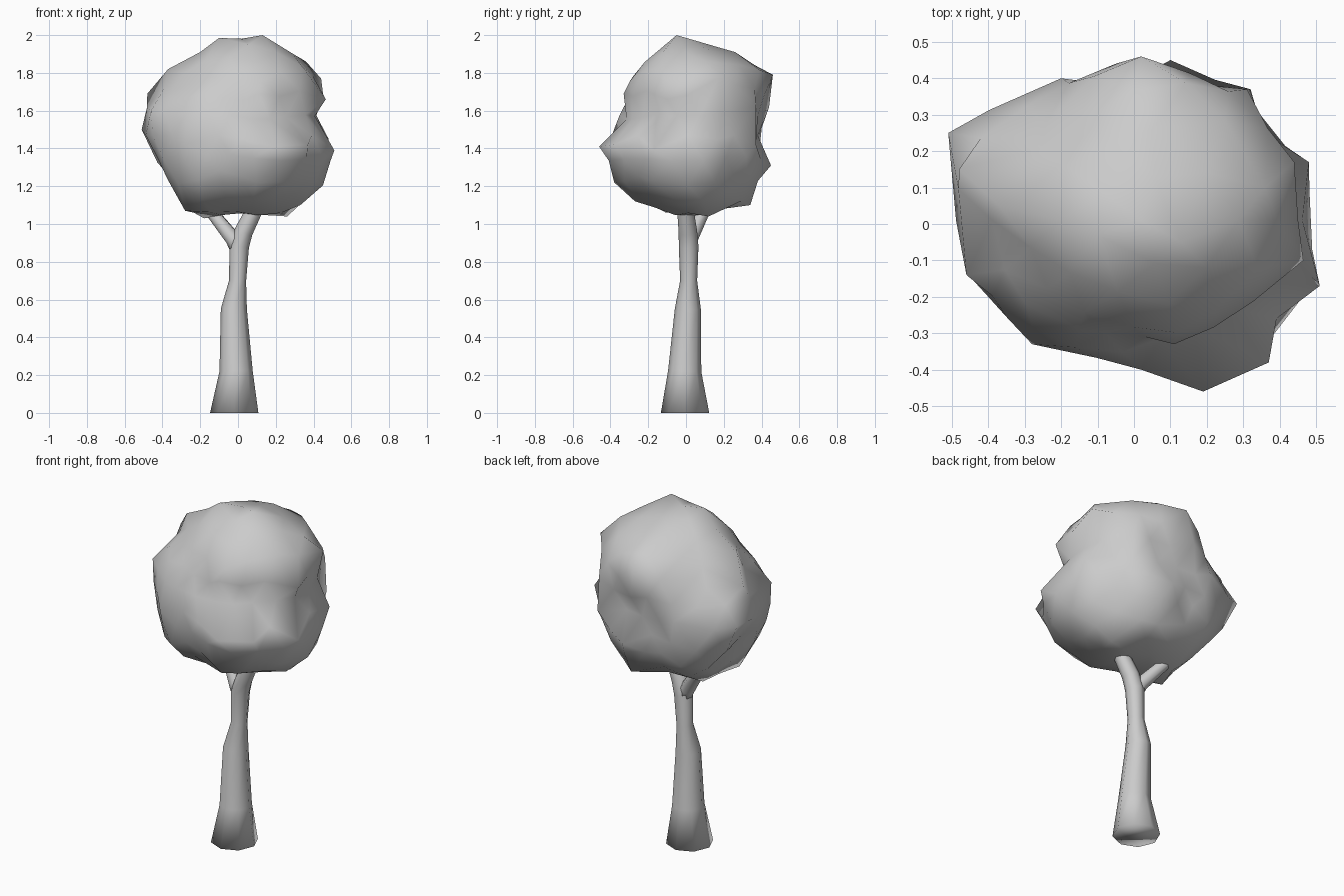
import bpy, bmesh, math
from mathutils import Vector
from mathutils.bvhtree import BVHTree

if "Cube" in bpy.data.objects:
    bpy.data.objects.remove(bpy.data.objects["Cube"])


def finish(bm, name, angle):
    bmesh.ops.recalc_face_normals(bm, faces=bm.faces[:])
    mesh = bpy.data.meshes.new(name)
    bm.to_mesh(mesh)
    bm.free()
    ob = bpy.data.objects.new(name, mesh)
    bpy.context.collection.objects.link(ob)
    bpy.ops.object.select_all(action='DESELECT')
    bpy.context.view_layer.objects.active = ob
    ob.select_set(True)
    bpy.ops.object.shade_smooth_by_angle(angle=math.radians(angle))
    return ob


def limb(name, stations, sides=8):
    """Tapered tube through (x, y, z, radius) stations."""
    bm = bmesh.new()
    pts = [Vector(s[:3]) for s in stations]
    rings = []
    for i, s in enumerate(stations):
        t = (pts[min(i + 1, len(pts) - 1)] - pts[max(i - 1, 0)]).normalized()
        if i == 0 and pts[0].z == 0:
            t = Vector((0, 0, 1))          # flat foot on the ground
        u = Vector((1, 0, 0))
        u = (u - t * t.dot(u)).normalized()
        v = t.cross(u)
        rings.append([bm.verts.new(pts[i] + s[3] * (u * math.cos(a) + v * math.sin(a)))
                      for a in (2 * math.pi * k / sides for k in range(sides))])
    for a, b in zip(rings, rings[1:]):
        for k in range(sides):
            n = (k + 1) % sides
            bm.faces.new((a[k], a[n], b[n], b[k]))
    bm.faces.new(rings[0])
    bm.faces.new(rings[-1])
    return finish(bm, name, 180)


def snap(free, centre, radii, p):
    """Pull the unused vertex nearest in direction onto point p."""
    d = Vector([(p[i] - centre[i]) / radii[i] for i in range(3)]).normalized()
    best = max(free, key=lambda v: free[v].dot(d))
    best.co = p
    del free[best]


def clump(centre, radii, corners):
    """Low-poly ellipsoid with pulled corners, returned as a search tree."""
    bm = bmesh.new()
    bmesh.ops.create_icosphere(bm, subdivisions=2, radius=1)
    free = {v: v.co.normalized() for v in bm.verts}
    for v in bm.verts:
        v.co = [centre[i] + v.co[i] * radii[i] for i in range(3)]
    for p in corners:
        snap(free, centre, radii, p)
    tree = BVHTree.FromBMesh(bm)
    bm.free()
    return tree


# Trunk, running on into the right branch
limb("trunk", [(-.02, -.005, 0, .128), (-.01, -.007, .22, .088), (-.022, .01, .55, .069),
               (-.002, .014, .7, .045), (.006, .014, .88, .052), (.03, .01, .96, .049),
               (.095, -.005, 1.09, .043), (.12, -.008, 1.15, .035)])

# Left branch, leaning backwards
limb("left_branch", [(0, .014, .86, .04), (-.025, .02, .92, .042),
                     (-.145, .095, 1.07, .033), (-.18, .12, 1.12, .028)])

# Crown made of three clumps: top, left, right
top = [(-.365, .05, 1.68), (-.245, .27, 1.72), (.02, .46, 1.79), (.31, .37, 1.62),
       (.44, .17, 1.77), (.465, -.1, 1.66), (.11, -.33, 1.69), (-.15, -.29, 1.7),
       (.13, -.05, 2.0), (-.1, -.03, 1.985), (.05, .26, 1.91), (.36, .1, 1.86)]
left = [(-.51, .25, 1.5), (-.46, -.14, 1.6), (-.48, .15, 1.69), (-.28, -.33, 1.42),
        (-.37, .05, 1.82), (-.2, .4, 1.5), (-.05, .44, 1.62), (.02, -.4, 1.45),
        (-.28, -.1, 1.07), (-.36, .08, 1.28), (-.18, .1, 1.03)]
right = [(.51, -.17, 1.39), (.37, -.38, 1.42), (.19, -.46, 1.41), (.48, .17, 1.45),
         (.32, .37, 1.42), (.1, .45, 1.31), (.33, -.02, 1.1), (.26, .12, 1.04),
         (.12, .34, 1.1), (.1, -.38, 1.22), (.08, -.27, 1.12), (.4, .08, 1.56),
         (.41, -.19, 1.23), (.41, .15, 1.22)]
trees = [clump((.05, .06, 1.68), (.42, .39, .29), top),
         clump((-.1, .02, 1.43), (.4, .42, .42), left),
         clump((.12, -.01, 1.34), (.38, .43, .31), right)]

# Fuse the clumps into one skin by wrapping a sphere around them
heart = Vector((.02, .01, 1.47))


def reach(d):
    hits = [t.ray_cast(heart + d * 3, -d)[0] for t in trees]
    return max((h - heart).dot(d) for h in hits if h)


bm = bmesh.new()
bmesh.ops.create_icosphere(bm, subdivisions=3, radius=1)
free = {v: v.co.normalized() for v in bm.verts}
for v in bm.verts:
    v.co = heart + free[v] * reach(free[v])
for p in top + left + right:
    offset = Vector(p) - heart
    if offset.length > reach(offset.normalized()) - .01:
        snap(free, heart, (1, 1, 1), p)
finish(bm, "foliage", 180)
